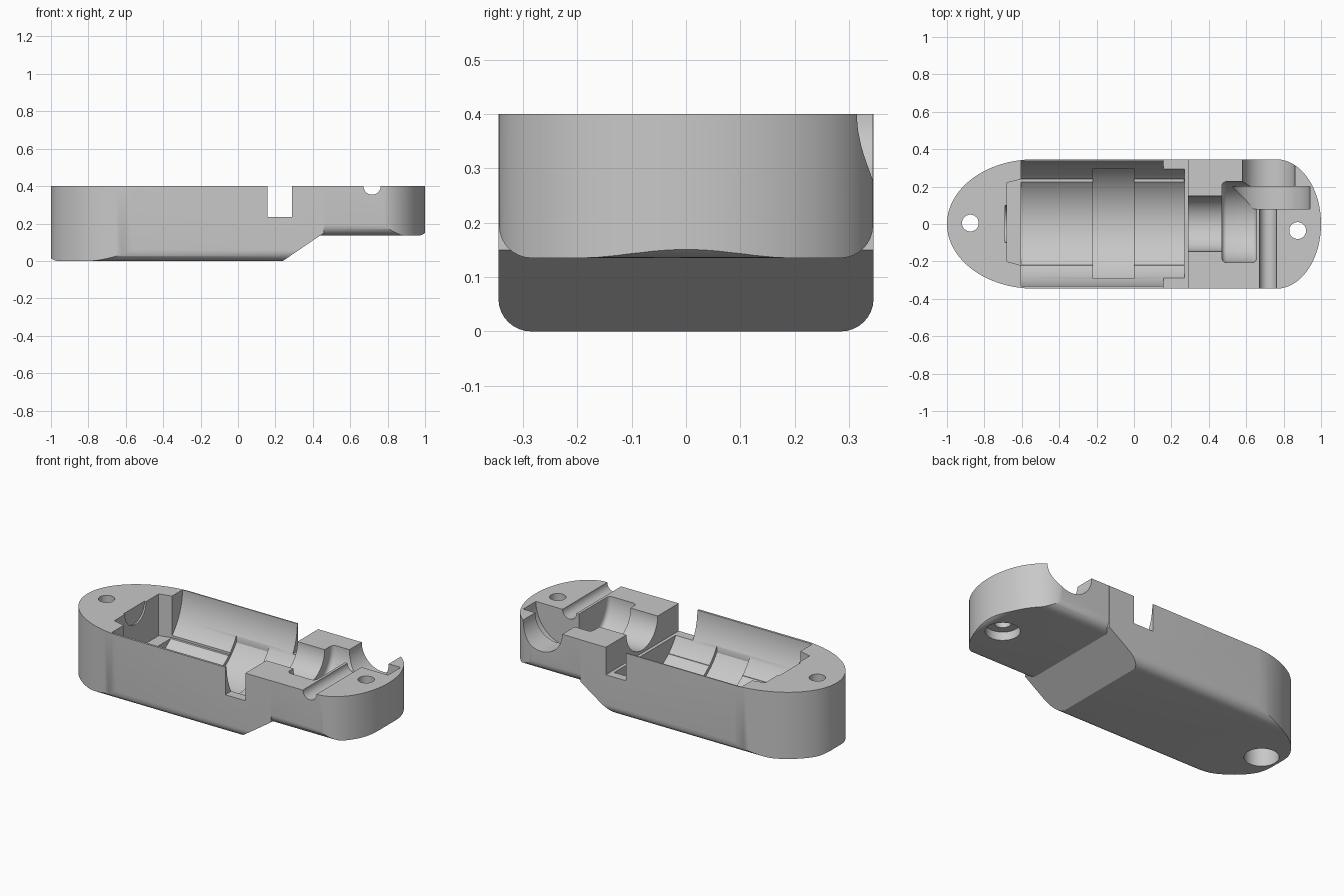
import bpy, bmesh, math
from mathutils import Matrix, Vector

old = bpy.data.objects.get("Cube")
if old:
    bpy.data.objects.remove(old, do_unlink=True)

TOP = 0.4      # parting plane, also the height of every cavity axis
HALF = 0.345   # half width of the casing


def to_object(name, bm):
    bmesh.ops.recalc_face_normals(bm, faces=bm.faces)
    mesh = bpy.data.meshes.new(name)
    bm.to_mesh(mesh)
    bm.free()
    ob = bpy.data.objects.new(name, mesh)
    bpy.context.collection.objects.link(ob)
    return ob


def box_bm(x0, x1, y0, y1, z0, z1):
    bm = bmesh.new()
    bmesh.ops.create_cube(bm, size=1)
    for v in bm.verts:
        v.co = ((x0 + x1) / 2 + v.co.x * (x1 - x0),
                (y0 + y1) / 2 + v.co.y * (y1 - y0),
                (z0 + z1) / 2 + v.co.z * (z1 - z0))
    return bm


def box(name, *size):
    return to_object(name, box_bm(*size))


def cylinder(name, axis, start, end, radius, a, b, sides=64, fillet=0):
    """Cylinder along an axis; a and b are the other two coordinates in order."""
    bm = bmesh.new()
    bmesh.ops.create_cone(bm, cap_ends=True, segments=sides, radius1=radius,
                          radius2=radius, depth=end - start)
    bmesh.ops.rotate(bm, verts=bm.verts, matrix=Matrix.Rotation(math.pi / sides, 3, 'Z'))
    if fillet:
        rims = [e for e in bm.edges if abs(e.verts[0].co.z - e.verts[1].co.z) < 1e-5]
        bmesh.ops.bevel(bm, geom=rims, offset=fillet, segments=5, profile=0.5, affect='EDGES')
    mid = (start + end) / 2
    turn, place = {
        'X': (Matrix.Rotation(math.pi / 2, 3, 'Y'), (mid, a, b)),
        'Y': (Matrix.Rotation(math.pi / 2, 3, 'X'), (a, mid, b)),
        'Z': (Matrix.Identity(3), (a, b, mid)),
    }[axis]
    bmesh.ops.rotate(bm, verts=bm.verts, matrix=turn)
    bmesh.ops.translate(bm, verts=bm.verts, vec=place)
    return to_object(name, bm)


def prism(name, points, z0, z1):
    bm = bmesh.new()
    face = bm.faces.new([bm.verts.new((x, y, z0)) for x, y in points])
    up = bmesh.ops.extrude_face_region(bm, geom=[face])['geom']
    bmesh.ops.translate(bm, vec=(0, 0, z1 - z0),
                        verts=[v for v in up if isinstance(v, bmesh.types.BMVert)])
    return to_object(name, bm)


def combine(target, tool, operation):
    mod = target.modifiers.new("combine", 'BOOLEAN')
    mod.operation = operation
    mod.solver = 'EXACT'
    mod.object = tool
    bpy.context.view_layer.objects.active = target
    bpy.ops.object.modifier_apply(modifier=mod.name)
    bpy.data.objects.remove(tool, do_unlink=True)


def round_bottom(bm, x_end):
    """Round the bottom edges along both sides and at one end."""
    low = min(v.co.z for v in bm.verts)
    edges = []
    for e in bm.edges:
        p, q = e.verts[0].co, e.verts[1].co
        if max(p.z, q.z) < low + 1e-5:
            if abs(p.x - q.x) > 0.1 or abs(p.x - x_end) < 1e-5:
                edges.append(e)
    bmesh.ops.bevel(bm, geom=edges, offset=0.06, segments=8, profile=0.5, affect='EDGES')


# Deep motor end, its belly cut off by a slope
bm = box_bm(-1.02, 0.46, -HALF, HALF, 0, TOP + 0.02)
round_bottom(bm, -1.02)
cut = bmesh.ops.bisect_plane(bm, geom=bm.verts[:] + bm.edges[:] + bm.faces[:],
                             plane_co=(0.24, 0, 0), plane_no=Vector((0.15, 0, -0.22)),
                             clear_outer=True)
rim = [e for e in cut['geom_cut'] if isinstance(e, bmesh.types.BMEdge)]
bmesh.ops.holes_fill(bm, edges=rim, sides=0)
casing = to_object("casing_half", bm)

# Shallow gear end
bm = box_bm(0, 1.02, -HALF + 0.001, HALF - 0.001, 0.135, TOP + 0.01)
round_bottom(bm, 1.02)
combine(casing, to_object("gear_end", bm), 'UNION')

# Plan outline: a long elliptical nose and a short one
outline = []
for centre, reach, begin in ((0.76, 0.24, -90), (-0.53, 0.47, 90)):
    for i in range(49):
        t = math.radians(begin + 180 * i / 48)
        outline.append((centre + reach * abs(math.cos(t)) * (1 if begin < 0 else -1),
                        (HALF + 0.001) * math.sin(t)))
combine(casing, prism("outline", outline, -0.1, TOP), 'INTERSECT')

# Cavities
pocket = [(-0.68, -0.2), (-0.6, -0.222), (0.268, -0.222),
          (0.268, 0.24), (-0.6, 0.24), (-0.68, 0.22)]
label = cylinder("label_recess", 'X', -0.22, 0, 0.355, 0.003, TOP, 96)
combine(label, box("label_limit", -0.3, 0.1, -0.292, 0.298, -0.1, 0.6), 'INTERSECT')
cutters = [
    cylinder("motor_bay", 'X', -0.605, 0.27, 0.335, 0.003, TOP, 96),
    label,
    prism("motor_end_pocket", pocket, 0.15, 0.6),
    cylinder("bearing_recess", 'X', -0.69, -0.5, 0.1, 0, TOP),
    box("cross_slot", 0.157, 0.29, -0.5, 0.5, 0.235, 0.6),
    cylinder("drive_shaft_bay", 'X', 0.2, 0.5, 0.148, 0.002, TOP),
    cylinder("coupling_bay", 'X', 0.47, 0.655, 0.217, 0.01, TOP, 64, 0.025),
    cylinder("wheel_bay", 'Y', 0.08, 0.2, 0.22, 0.72, TOP),
    cylinder("output_opening", 'Y', 0.18, 0.5, 0.14, 0.72, TOP),
    cylinder("axle_groove", 'Y', -0.5, 0.1, 0.046, 0.717, TOP, 32),
]
# Screw holes with wide recesses underneath
for x, y, seat in ((-0.875, 0.005, 0.2), (0.875, -0.035, 0.185)):
    cutters.append(cylinder("screw_hole", 'Z', -0.1, 0.6, 0.045, x, y, 32))
    cutters.append(cylinder("screw_head_recess", 'Z', -0.1, seat, 0.093, x, y, 48))
for cutter in cutters:
    combine(casing, cutter, 'DIFFERENCE')

# Plain grey plastic
grey = bpy.data.materials.new("light_grey")
grey.use_nodes = True
colour = (0.58, 0.58, 0.58, 1)
grey.diffuse_color = colour
grey.node_tree.nodes["Principled BSDF"].inputs["Base Color"].default_value = colour
casing.data.materials.clear()
casing.data.materials.append(grey)
for face in casing.data.polygons:
    face.material_index = 0

bpy.ops.object.select_all(action='DESELECT')
casing.select_set(True)
bpy.context.view_layer.objects.active = casing
bpy.ops.object.shade_smooth_by_angle(angle=math.radians(30))
